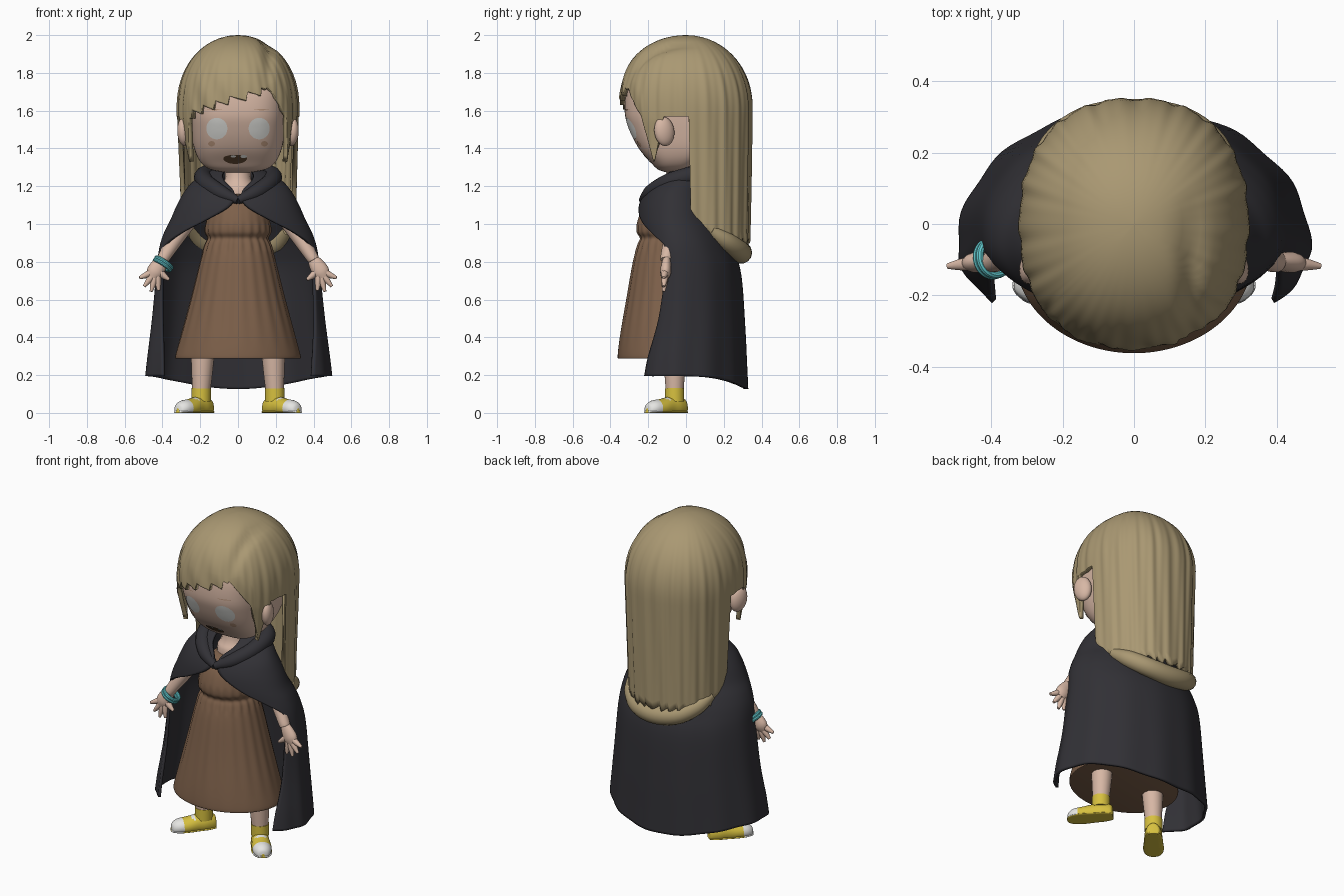
import bpy, bmesh, math
from mathutils import Vector
from mathutils.bvhtree import BVHTree

cube = bpy.data.objects.get("Cube")
if cube:
    bpy.data.objects.remove(cube)


def material(name, *rgb):
    m = bpy.data.materials.new(name)
    m.use_nodes = True
    m.diffuse_color = (*rgb, 1)
    m.node_tree.nodes["Principled BSDF"].inputs["Base Color"].default_value = (*rgb, 1)
    return m


HAIR = material("dark_blonde", .40, .315, .17)
SKIN = material("skin", .68, .475, .375)
BROWN = material("brown_cloth", .205, .117, .068)
CAPE = material("charcoal_cloth", .031, .03, .036)
YELLOW = material("yellow", .68, .53, .05)
WHITE = material("white", .78, .78, .76)
EYE = material("pale_grey", .7, .7, .67)
MOUTH = material("dark_brown", .09, .05, .025)
TEAL = material("turquoise", .12, .58, .61)
FRECKLE = material("tan", .48, .30, .2)


def finish(name, bm, mats, angle=60):
    bmesh.ops.recalc_face_normals(bm, faces=bm.faces[:])
    me = bpy.data.meshes.new(name)
    bm.to_mesh(me)
    bm.free()
    ob = bpy.data.objects.new(name, me)
    bpy.context.collection.objects.link(ob)
    for m in mats:
        me.materials.append(m)
    bpy.ops.object.select_all(action='DESELECT')
    ob.select_set(True)
    bpy.context.view_layer.objects.active = ob
    bpy.ops.object.shade_smooth_by_angle(angle=math.radians(angle))
    return ob


def loft(name, rings, mats, wrap=True, caps=True, rule=None):
    """Skin a list of point rings; rule picks a material index from a face centre."""
    bm = bmesh.new()
    rows = [[bm.verts.new(p) for p in r] for r in rings]
    n = len(rows[0])
    for a, b in zip(rows, rows[1:]):
        for i in range(n if wrap else n - 1):
            j = (i + 1) % n
            f = bm.faces.new((a[i], a[j], b[j], b[i]))
            if rule:
                f.material_index = rule(f.calc_center_median())
    if caps:
        bm.faces.new(rows[0])
        bm.faces.new(rows[-1])
    return finish(name, bm, mats)


def spline(rows, k=5):
    """Catmull-Rom refinement of a list of tuples."""
    out = []
    for i in range(len(rows) - 1):
        p = [rows[max(0, min(len(rows) - 1, i + d))] for d in (-1, 0, 1, 2)]
        for s in range(k):
            u = s / k
            out.append([.5 * (2 * b + (c - a) * u + (2 * a - 5 * b + 4 * c - d) * u * u
                              + (3 * b - a - 3 * c + d) * u ** 3) for a, b, c, d in zip(*p)])
    return out + [list(rows[-1])]


def power(v, e):
    return math.copysign(abs(v) ** e, v)


def ring(z, rx, cy, ry, p=2, n=48, wave=lambda t: 1):
    pts = []
    for i in range(n):
        t = math.tau * i / n
        f = wave(t)
        pts.append((rx * f * power(math.sin(t), 2 / p), cy - ry * f * power(math.cos(t), 2 / p), z))
    return pts


def tube(name, pts, mat, ref=(0, 1, 0), flat=1, k=5, n=14):
    """Tapered tube through (x, y, z, radius) points, flattened along ref."""
    path = spline(pts, k)
    rings = []
    for i, q in enumerate(path):
        a, b = path[max(0, i - 1)], path[min(len(path) - 1, i + 1)]
        tan = (Vector(b[:3]) - Vector(a[:3])).normalized()
        u = tan.cross(Vector(ref)).normalized()
        v = u.cross(tan)
        rings.append([Vector(q[:3]) + q[3] * (u * math.cos(w) + v * flat * math.sin(w))
                      for w in (math.tau * j / n for j in range(n))])
    return loft(name, rings, [mat])


# Head, chin to crown: z, half width, centre y, half depth
head_rows = [(1.272, .06, -.05, .05), (1.29, .15, -.06, .09), (1.33, .2, -.05, .14),
             (1.40, .232, -.03, .22), (1.5, .25, -.02, .28), (1.6, .26, -.02, .305),
             (1.75, .265, -.01, .295), (1.88, .2, 0, .21), (1.95, .02, 0, .02)]
head = loft("head", [ring(*r, 2.9, 72) for r in spline(head_rows)], [SKIN])
hb = bmesh.new()
hb.from_mesh(head.data)
face_tree = BVHTree.FromBMesh(hb)
hb.free()


def decal(name, x, z, rx, rz, mat, lift=.003, top=1):
    """Thin plate wrapped on the face; top flattens the upper half."""
    bm = bmesh.new()

    def put(u, v):
        px, pz = x + rx * u, z + rz * (v * top if v > 0 else v)
        hit = face_tree.ray_cast(Vector((px, -1, pz)), Vector((0, 1, 0)))[0]
        return bm.verts.new(hit - Vector((0, lift, 0)))
    rings = [[put(r * math.cos(w), r * math.sin(w)) for w in (math.tau * i / 28 for i in range(28))]
             for r in (.15, .45, .75, 1)]
    bm.faces.new(rings[0])
    for a, b in zip(rings, rings[1:]):
        for i in range(28):
            bm.faces.new((a[i - 1], a[i], b[i], b[i - 1]))
    ob = finish(name, bm, [mat])
    # Face the plate outwards
    if sum(p.normal.y for p in ob.data.polygons) > 0:
        ob.data.flip_normals()


decal("mouth", -.015, 1.348, .063, .03, MOUTH, top=.6)
decal("teeth_left", .03, 1.357, .017, .008, EYE, .006)
decal("teeth_right", -.025, 1.358, .014, .006, EYE, .006)

# Hair shell: hem height depends on the angle from the front
def hem(t):
    a = abs(t)
    if a < .88:
        if t > .45:
            return 1.74 - (t - .45) * .4
        return 1.69 + .1 * t - .05 * ((t * 4.2 + .5) % 1)
    if a < 1.28:
        return 1.57 - .25 * (1 - abs(a - 1.08) / .2)
    if a < 1.6:
        return 1.57
    b = (a - 1.6) / (math.pi - 1.6)
    return .93 + .17 * math.exp(-8 * b) - .04 * ((a * 6) % 1)


def hair_point(t, z):
    low, high = max(0, 1.6 - z), max(0, z - 1.6) / .4
    front = abs(t) < math.pi / 2
    fx = max(0, 1 - high ** 2.3) ** .5
    fy = max(0, 1 - high ** (2.7 if front else 2.2)) ** .5
    drop = min(1, (2 - z) / .3)
    sweep = 14 * t + 24 * z if abs(t) < .9 else 22 * t + 3 * z
    f = 1 + drop * (.009 * math.sin(sweep) + .005 * math.sin(41 * t + 2))
    if front and z < 1.55:
        f *= 1 - .35 * (1.55 - z)
    x = .322 * (1 - .1 * low) * f * fx * power(math.sin(t), .88)
    y = -(.352 if front else .352 * (1 - .06 * low)) * f * fy * power(math.cos(t), .88)
    # Parting groove fading out behind the crown
    fade = min(1, max(0, (.1 - y) / .2)) * min(1, max(0, (z - 1.7) / .1))
    return x, y, z - .025 * fade * math.exp(-((x - .16) / .03) ** 2)


def hair_column(t):
    """Heights down one strand: shared rows over the skull, then down to the hem."""
    s = min(1, max(0, (abs(t) - .7) / .5))
    split = 1.76 - .18 * s * s * (3 - 2 * s)
    upper = [2 - (2 - split) * (max(.04, r) / 18) ** 1.7 for r in range(18)]
    return [hair_point(t, z) for z in upper + [split + (hem(t) - split) * r / 16 for r in range(17)]]


columns = [hair_column(-math.pi + math.tau * i / 240) for i in range(240)]
hair = loft("hair", list(zip(*columns)), [HAIR], caps=False)
bm = bmesh.new()
bm.from_mesh(hair.data)
bmesh.ops.holes_fill(bm, edges=[e for e in bm.edges if e.is_boundary and e.verts[0].co.z > 1.97])
bm.to_mesh(hair.data)
bm.free()
solid = hair.modifiers.new("thickness", 'SOLIDIFY')
solid.thickness, solid.offset = .025, -1
tube("hair_bottom_roll", [(-.265, .13, .98, .03), (-.22, .21, .925, .05), (-.13, .275, .872, .055),
                          (0, .292, .848, .058), (.13, .275, .862, .055), (.22, .21, .91, .05),
                          (.265, .13, .965, .03)], HAIR, (0, 0, 1))

# Neck, chest and dress
tube("neck", [(0, -.04, 1.1, .1), (0, -.04, 1.19, .095), (0, -.04, 1.24, .07), (0, -.03, 1.34, .07)], SKIN)
dress_rows = [(1.16, .09, -.07, .08), (1.1, .15, -.08, .14), (1.02, .168, -.09, .165), (.96, .175, -.09, .17),
              (.925, .16, -.09, .152), (.89, .175, -.09, .165), (.8, .2, -.09, .19), (.6, .25, -.09, .225),
              (.4, .305, -.09, .26), (.3, .332, -.09, .272), (.287, .325, -.09, .266)]
loft("dress", [ring(*r, 2, 132, lambda t, z=r[0]: 1 + (.022 if .85 < z < 1 else .01)
                    * math.sin(22 * t) * min(1, max(0, 4 * z - 1.2)) * min(1, max(0, 4 - 3.4 * z)))
               for r in spline(dress_rows)], [BROWN])

# Cape: z, half width, centre y, front and back depth, opening angle at the front
cape_rows = [(1.28, .13, -.01, .07, .12, .6), (1.23, .22, -.03, .115, .15, .35), (1.17, .275, -.06, .145, .18, .08),
             (1.1, .315, -.06, .182, .2, .12), (1.02, .35, -.06, .195, .225, .5), (.95, .385, -.05, .2, .255, .9),
             (.87, .41, -.04, .21, .285, 1.27), (.75, .425, -.03, .22, .315, 1.22), (.5, .45, -.04, .22, .345, 1.1),
             (.3, .475, -.055, .25, .37, .98), (.195, .487, -.06, .26, .38, .93)]
cape_rings = []
for z, rx, cy, rf, rb, a in spline(cape_rows):
    pts = []
    for i in range(81):
        t = a + (math.tau - 2 * a) * i / 80
        s, c = math.sin(t), math.cos(t)
        f = 1 + .012 * max(0, 1 - z) * math.sin(13 * t)
        sag = .085 * max(0, -c) ** 3 * max(0, 1 - z)
        pts.append((rx * f * s, cy - (rf if c > 0 else rb) * f * c, z - sag))
    cape_rings.append(pts)
cape = loft("cape", cape_rings, [CAPE], wrap=False, caps=False)
solid = cape.modifiers.new("thickness", 'SOLIDIFY')
solid.thickness, solid.offset = .016, 0
half_collar = [(.1, -.18, 1.17, .042), (.175, -.08, 1.225, .047), (.165, .05, 1.262, .05)]
tube("rolled_collar", [(0, -.23, 1.125, .02), *half_collar, (0, .12, 1.28, .05),
                       *[(-x, y, z, r) for x, y, z, r in reversed(half_collar)], (0, -.23, 1.125, .02)],
     CAPE, (0, 0, 1))

# Shoe cross-sections along the foot: distance, half width, height
shoe_rows = [(-.055, .015, .05), (-.047, .036, .075), (0, .049, .088), (.05, .051, .086),
             (.11, .056, .074), (.165, .05, .066), (.196, .032, .048), (.205, .01, .025)]

for side, m in (("left", 1), ("right", -1)):
    fwd, wide = Vector((.65 * m, -.76, 0)), Vector((.76, .65 * m, 0))
    heel = Vector((.185 * m, -.05, 0))

    # Face details and ears
    decal(side + "_eye", .112 * m, 1.505, .056, .057, EYE)
    decal(side + "_freckles", .14 * m, 1.425, .018, .014, FRECKLE)
    decal(side + "_eyebrow", .125 * m, 1.605, .04, .003, FRECKLE)
    bpy.ops.mesh.primitive_uv_sphere_add(segments=24, ring_count=14, location=(.283 * m, -.115, 1.49))
    ear = bpy.context.object
    ear.name = side + "_ear"
    ear.scale = (.036, .055, .078)
    ear.rotation_euler = (.15, 0, .35 * m)
    ear.data.materials.append(SKIN)
    bpy.ops.object.shade_smooth_by_angle()

    # Arm, palm and fingers
    tube(side + "_arm", [(.2 * m, -.03, 1.1, .045), (.3 * m, -.06, .97, .047), (.385 * m, -.1, .835, .034),
                         (.4 * m, -.105, .81, .03)], SKIN)
    tube(side + "_palm", [(.39 * m, -.1, .825, .026), (.415 * m, -.105, .785, .04), (.44 * m, -.108, .745, .045),
                          (.455 * m, -.112, .715, .03)], SKIN, flat=.65)
    for i, (x, z) in enumerate([(.522, .715), (.497, .67), (.46, .642), (.42, .648), (.365, .705)]):
        tube(side + "_finger_" + str(i + 1), [(.43 * m, -.11, .765, .017), ((.43 + x) / 2 * m, -.113, (z + .755) / 2, .018),
             (x * m, -.118, z, .008)], SKIN, n=10)

    # Leg, sock and shoe
    tube(side + "_leg", [(.185 * m, -.06, .45, .066), (.188 * m, -.06, .28, .06), (.195 * m, -.06, .1, .047)], SKIN)
    tube(side + "_sock", [(.194 * m, -.06, .13, .052), (.195 * m, -.06, .06, .052)], YELLOW)

    def section(s, w, h):
        return [heel + fwd * s + wide * w * math.cos(a) + Vector((0, 0, h * max(0, .35 + .65 * math.sin(a))))
                for a in (math.tau * j / 24 for j in range(24))]

    def shoe_colour(c):
        s = (c - heel).dot(fwd)
        return int(s > .142 and c.z > .003 or .07 < s < .09 and c.z > .07)

    loft(side + "_shoe", [section(*r) for r in spline(shoe_rows, 6)], [YELLOW, WHITE], rule=shoe_colour)
    loft(side + "_sole", [section(s * 1.01, w + .003, .013) for s, w, h in spline(shoe_rows)],
         [YELLOW, WHITE], rule=shoe_colour)

# Two bangles on the right wrist
axis = Vector((-.05, -.015, -.075))
for i in (0, 1):
    bpy.ops.mesh.primitive_torus_add(major_radius=.048, minor_radius=.011, major_segments=36, minor_segments=10,
                                     location=Vector((-.392, -.095, .795)) + axis * .17 * i,
                                     rotation=axis.to_track_quat('Z', 'Y').to_euler())
    bangle = bpy.context.object
    bangle.name = "bangle_" + str(i + 1)
    bangle.data.materials.append(TEAL)
    bpy.ops.object.shade_smooth_by_angle()
